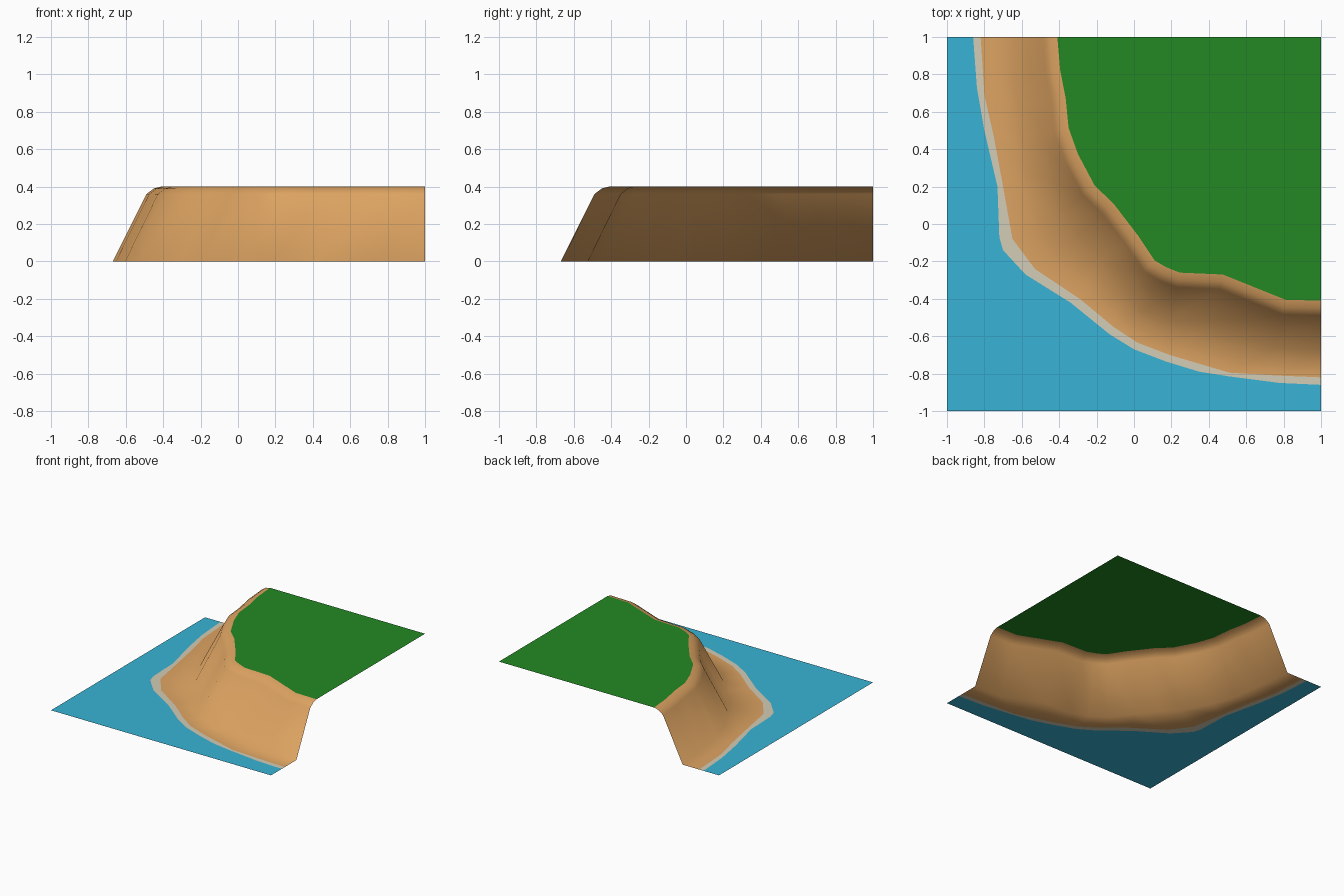
import bpy
import bmesh
from mathutils import Vector

default_cube = bpy.data.objects.get("Cube")
if default_cube:
    bpy.data.objects.remove(default_cube, do_unlink=True)


def srgb_to_linear(value):
    value /= 255
    return value / 12.92 if value < 0.04 else ((value + 0.055) / 1.055) ** 2.4


def make_material(name, red, green, blue):
    colour = [srgb_to_linear(c) for c in (red, green, blue)] + [1]
    material = bpy.data.materials.new(name)
    material.use_nodes = True
    material.diffuse_color = colour
    shader = material.node_tree.nodes["Principled BSDF"]
    shader.inputs["Base Color"].default_value = colour
    shader.inputs["Roughness"].default_value = 0.8
    return material


def finish_object(name, bm, material, smooth=False):
    """Turn the sheet upward, then link it as a coloured object."""
    bm.normal_update()
    for face in bm.faces:
        face.smooth = smooth
        if face.normal.z < 0:
            face.normal_flip()
    mesh = bpy.data.meshes.new(name)
    bm.to_mesh(mesh)
    bm.free()
    mesh.materials.append(material)
    bpy.context.collection.objects.link(bpy.data.objects.new(name, mesh))


def flat_sheet(name, outline, height, material):
    """One level area bounded by a plan outline."""
    bm = bmesh.new()
    face = bm.faces.new([bm.verts.new((x, y, height)) for x, y in outline])
    bmesh.ops.triangulate(bm, faces=[face])
    finish_object(name, bm, material)


def sea_directions(line):
    """Plan normals along a line, pointing from the land to the sea."""
    points = [Vector(p) for p in line]
    steps = [(b - a).normalized() for a, b in zip(points, points[1:])]
    inner = [(a + b).normalized() for a, b in zip(steps, steps[1:])]
    normals = [Vector((d.y, -d.x)) for d in inner]
    return [Vector((-1, 0))] + normals + [Vector((0, -1))]


def loft(name, rows, material):
    """Smooth sheet joining rows that have equal point counts."""
    bm = bmesh.new()
    grid = [[bm.verts.new(p) for p in row] for row in rows]
    for low, high in zip(grid, grid[1:]):
        for i in range(len(low) - 1):
            bm.faces.new((low[i], low[i + 1], high[i + 1], high[i]))
    finish_object(name, bm, material, smooth=True)


water_blue = make_material("water blue", 56, 180, 214)
foam_cream = make_material("foam cream", 211, 204, 182)
cliff_tan = make_material("cliff tan", 222, 164, 98)
grass_green = make_material("grass green", 35, 136, 35)

# Plan lines of the coast, from the back edge round to the left edge
waterline = [(-.86, 1), (-.84, .73), (-.8, .5), (-.73, .2), (-.72, -.07),
             (-.7, -.14), (-.58, -.27), (-.34, -.42), (-.13, -.59),
             (0, -.67), (.17, -.735), (.35, -.79), (.51, -.815),
             (.78, -.85), (1, -.86)]
beach_edge = [(-.82, 1), (-.81, .85), (-.8, .69), (-.75, .47), (-.7, .2),
              (-.65, -.08), (-.53, -.24), (-.29, -.4), (-.11, -.55),
              (.02, -.635), (.19, -.7), (.51, -.795), (.76, -.81), (1, -.82)]
cliff_rim = [(-.41, 1), (-.395, .825), (-.365, .67), (-.35, .515),
             (-.3, .375), (-.21, .205), (-.11, .11), (.02, -.06),
             (.11, -.195), (.17, -.23), (.245, -.26), (.475, -.27),
             (.81, -.405), (1, -.41)]
top_height = 0.4

# Sea, foam strip and grass plateau
flat_sheet("sea", waterline + [(1, -1), (-1, -1), (-1, 1)], 0, water_blue)
flat_sheet("shore_foam", waterline + beach_edge[::-1], 0, foam_cream)
flat_sheet("grass_plateau", cliff_rim + [(1, 1)], top_height, grass_green)

# Cliff: beach, steep face and rounded brow, offset seaward from the rim
cliff_profile = [(0.26, 0), (0.08, 0.36), (0.04, 0.39), (0, top_height)]
directions = sea_directions(cliff_rim)
cliff_rows = [[(x, y, 0) for x, y in beach_edge]]
for offset, height in cliff_profile:
    cliff_rows.append([(*(Vector(p) + d * offset), height)
                       for p, d in zip(cliff_rim, directions)])
loft("cliff", cliff_rows, cliff_tan)
